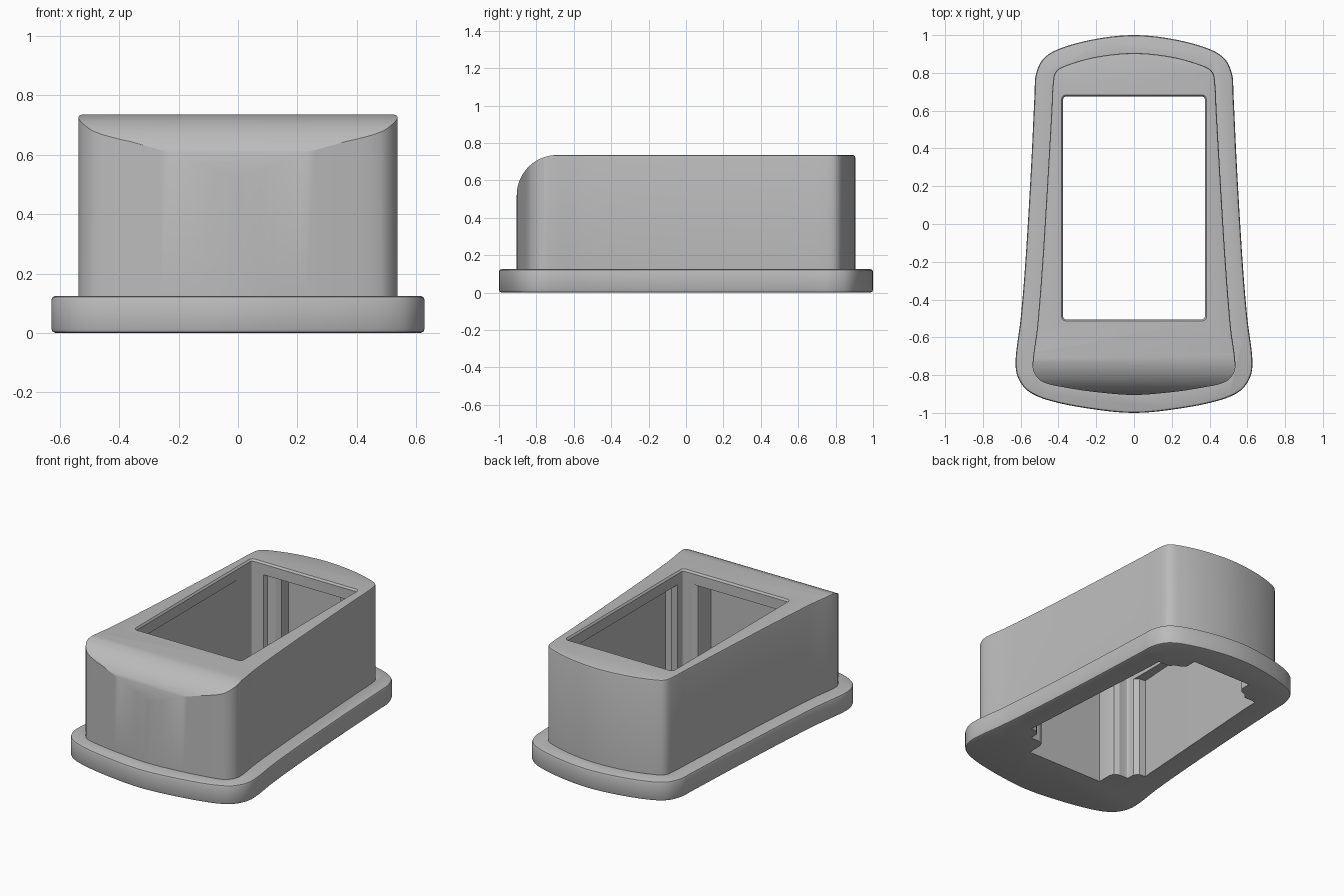
import bpy, bmesh, math
from mathutils import Vector

if "Cube" in bpy.data.objects:
    bpy.data.objects.remove(bpy.data.objects["Cube"])

grey = bpy.data.materials.new("plain grey")
grey.diffuse_color = (0.5, 0.5, 0.5, 1)
grey.use_nodes = True
grey.node_tree.nodes["Principled BSDF"].inputs["Base Color"].default_value = grey.diffuse_color


def closed_outline(half, steps=5):
    """Mirror a half outline (x >= 0, back to front) and smooth it with a spline."""
    pts = [Vector(p) for p in half]
    pts += [Vector((-p[0], p[1])) for p in half[-2:0:-1]]
    n, out = len(pts), []
    for i in range(n):
        a, b, c, d = (pts[(i + k) % n] for k in (-1, 0, 1, 2))
        # Tangents scaled to the segment length avoid overshoot beside corners
        seg = (c - b).length
        t0 = (c - a).normalized() * seg
        t1 = (d - b).normalized() * seg
        for s in range(steps):
            t = s / steps
            out.append(b * (2*t**3 - 3*t**2 + 1) + t0 * (t**3 - 2*t**2 + t)
                       + c * (3*t**2 - 2*t**3) + t1 * (t**3 - t**2))
    return out


def inset(pts, d):
    """Move a clockwise outline inwards by d."""
    out = []
    for i, p in enumerate(pts):
        t = (pts[(i + 1) % len(pts)] - pts[i - 1]).normalized()
        out.append(p + Vector((t.y, -t.x)) * d)
    return out


def make(name, rings):
    """Loft a closed solid through rings of 3D points."""
    bm = bmesh.new()
    loops = [[bm.verts.new(p) for p in r] for r in rings]
    for a, b in zip(loops, loops[1:]):
        for i in range(len(a)):
            j = (i + 1) % len(a)
            bm.faces.new((a[i], a[j], b[j], b[i]))
    bm.faces.new(loops[0])
    bm.faces.new(loops[-1])
    bmesh.ops.recalc_face_normals(bm, faces=bm.faces)
    me = bpy.data.meshes.new(name)
    bm.to_mesh(me)
    bm.free()
    ob = bpy.data.objects.new(name, me)
    bpy.context.collection.objects.link(ob)
    me.materials.append(grey)
    return ob


def layers(outline, levels):
    return [[(p.x, p.y, z) for p in inset(outline, d)] for d, z in levels]


def combine(ob, tool, op):
    """Apply a boolean and remove the helper."""
    mod = ob.modifiers.new(op, 'BOOLEAN')
    mod.object, mod.operation, mod.solver = tool, op, 'EXACT'
    bpy.context.view_layer.objects.active = ob
    bpy.ops.object.modifier_apply(modifier=mod.name)
    bpy.data.objects.remove(tool)


# Base flange with softened edges
flange_line = closed_outline([
    (0, 1), (.2, .98), (.39, .93), (.48, .875), (.52, .79), (.526, .7), (.545, .3),
    (.575, -.2), (.6, -.5), (.627, -.72), (.615, -.81), (.56, -.885), (.44, -.937),
    (.22, -.98), (0, -1)])
housing = make("housing", layers(flange_line, [
    (.014, 0), (.004, .004), (0, .014), (0, .111), (.004, .121), (.014, .125)]))

# Tapered body
body_line = closed_outline([
    (0, .905), (.2, .885), (.36, .84), (.415, .805), (.43, .74), (.437, .6), (.46, .2),
    (.485, -.2), (.513, -.55), (.537, -.74), (.525, -.795), (.48, -.838), (.35, -.868),
    (.2, -.89), (0, -.905)])
body = make("body", layers(body_line, [
    (0, .06), (0, .723), (.003, .732), (.012, .735)]))

# Rounded front top edge, a quarter cylinder running across the body
R, CY, CZ = .215, -.69, .52
profile = [(1.2, 0), (1.2, .9), (CY + .01, .9), (CY + .01, CZ + R)]
profile += [(CY - R * math.sin(a), CZ + R * math.cos(a))
            for a in (math.radians(5 * k) for k in range(19))]
profile += [(CY - R - .02, CZ - .05), (CY - R - .02, 0)]
combine(body, make("front_round", [[(x, y, z) for y, z in profile] for x in (-1, 1)]),
        'INTERSECT')
combine(housing, body, 'UNION')

# Rectangular window through the top, with a chamfered rim
W, Y0, Y1 = .375, -.505, .675


def rounded_rect(grow, z, r=.015):
    out = []
    for cx, cy, a0 in ((1, Y1, 0), (-1, Y1, 90), (-1, Y0, 180), (1, Y0, 270)):
        sy = 1 if cy == Y1 else -1
        for k in range(4):
            a = math.radians(a0 + 30 * k)
            out.append((cx * (W - r) + (r + grow) * math.cos(a),
                        cy - sy * r + (r + grow) * math.sin(a), z))
    return out


window = make("window", [rounded_rect(g, z) for g, z in
                         ((0, -.1), (0, .723), (.009, .7355), (.009, .8))])
combine(housing, window, 'DIFFERENCE')

# Wider cavity below the top plate, leaving rounded posts at the four corners
half = [(.21, .81), (.21, .74), (.235, .715), (.28, .70), (.29, .675), (.34, .66),
        (.372, .63), (.375, .6), (.44, -.42), (.4, -.425), (.375, -.45), (.345, -.495),
        (.31, -.505), (.28, -.52), (.27, -.55), (.27, -.64)]
cavity_line = half + [(-x, y) for x, y in reversed(half)]
cavity = make("cavity", [[(x, y, z) for x, y in cavity_line] for z in (-.1, .655)])
combine(housing, cavity, 'DIFFERENCE')

# Smooth curved walls, crisp edges
bpy.ops.object.select_all(action='DESELECT')
housing.select_set(True)
bpy.context.view_layer.objects.active = housing
bpy.ops.object.shade_smooth_by_angle(angle=math.radians(25))
